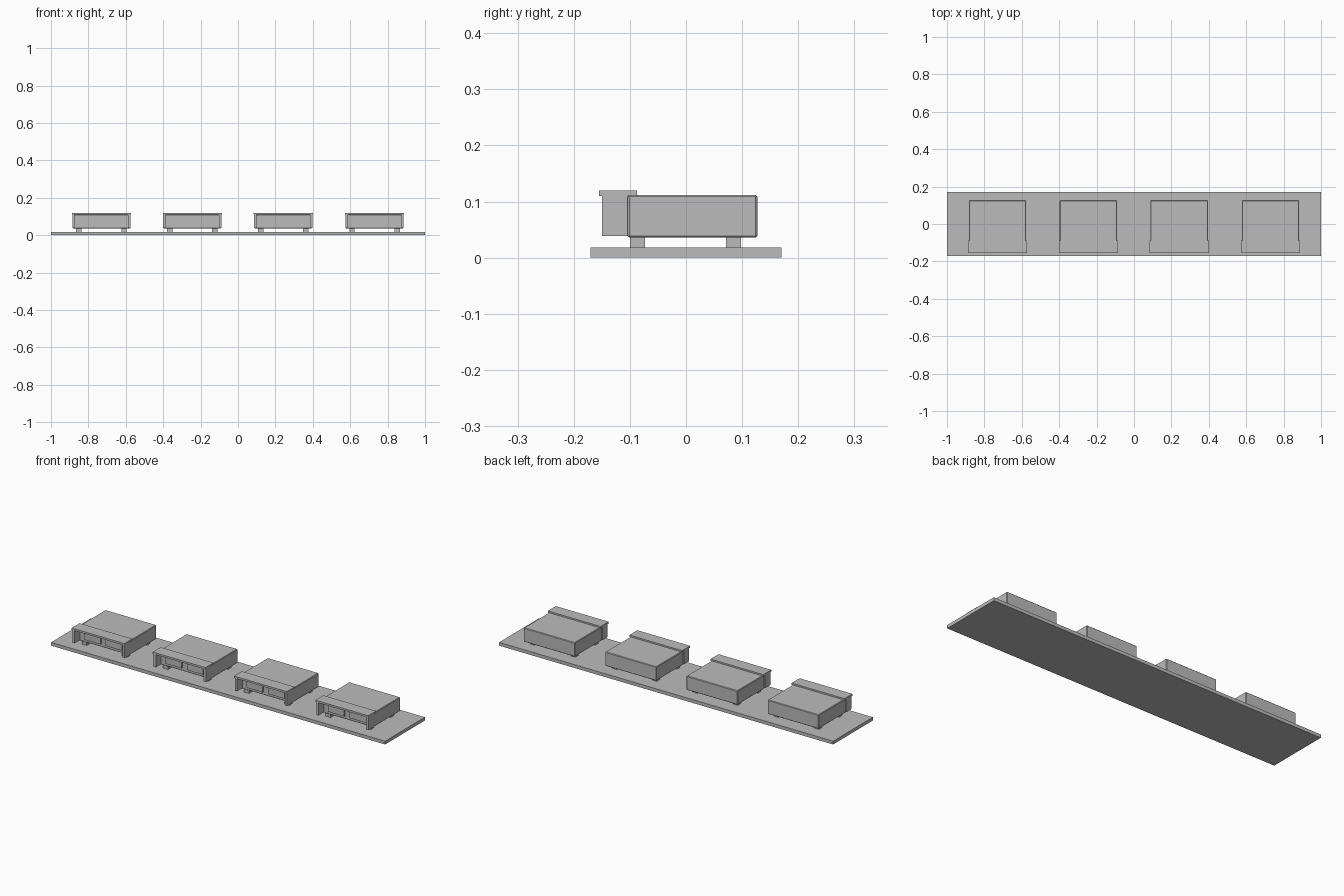
import bpy

cube = bpy.data.objects.get("Cube")
if cube:
    bpy.data.objects.remove(cube)

grey = bpy.data.materials.new("plain grey")
grey.use_nodes = True
COLOUR = (0.5, 0.5, 0.5, 1)
grey.diffuse_color = COLOUR
grey.node_tree.nodes["Principled BSDF"].inputs["Base Color"].default_value = COLOUR


def box(name, x, y, z, bevel=0):
    """Box spanning the given (low, high) ranges."""
    spans = (x, y, z)
    bpy.ops.mesh.primitive_cube_add(size=1, location=[(a + b) / 2 for a, b in spans])
    ob = bpy.context.object
    ob.name = name
    ob.scale = [b - a for a, b in spans]
    bpy.ops.object.transform_apply(location=False, rotation=False, scale=True)
    ob.data.materials.append(grey)
    if bevel:
        mod = ob.modifiers.new("edge chamfer", 'BEVEL')
        mod.width = bevel
        mod.segments = 1
    return ob


# Ground slab
box("base_slab", (-1, 1), (-0.17, 0.17), (0, 0.018))

# Four identical raised cabins in a row
for i, cx in enumerate((-0.73, -0.244, 0.242, 0.73), 1):
    tag = f"_{i}"
    box("cabin" + tag, (cx - 0.153, cx + 0.153), (-0.104, 0.127), (0.036, 0.112), 0.003)
    box("canopy_roof" + tag, (cx - 0.158, cx + 0.158), (-0.155, -0.087), (0.11, 0.12))
    for side, s in (("right", -1), ("left", 1)):
        def span(a, b):
            return tuple(sorted((cx + s * a, cx + s * b)))
        box(f"{side}_canopy_wall" + tag, span(0.143, 0.156), (-0.15, -0.104), (0.039, 0.11))
        box(f"{side}_window" + tag, span(0.016, 0.114), (-0.112, -0.102), (0.053, 0.1))
        # Feet at the front and back corners
        for end, y in (("front", (-0.1, -0.073)), ("back", (0.071, 0.098))):
            box(f"{side}_{end}_foot" + tag, span(0.106, 0.135), y, (0.016, 0.038))
